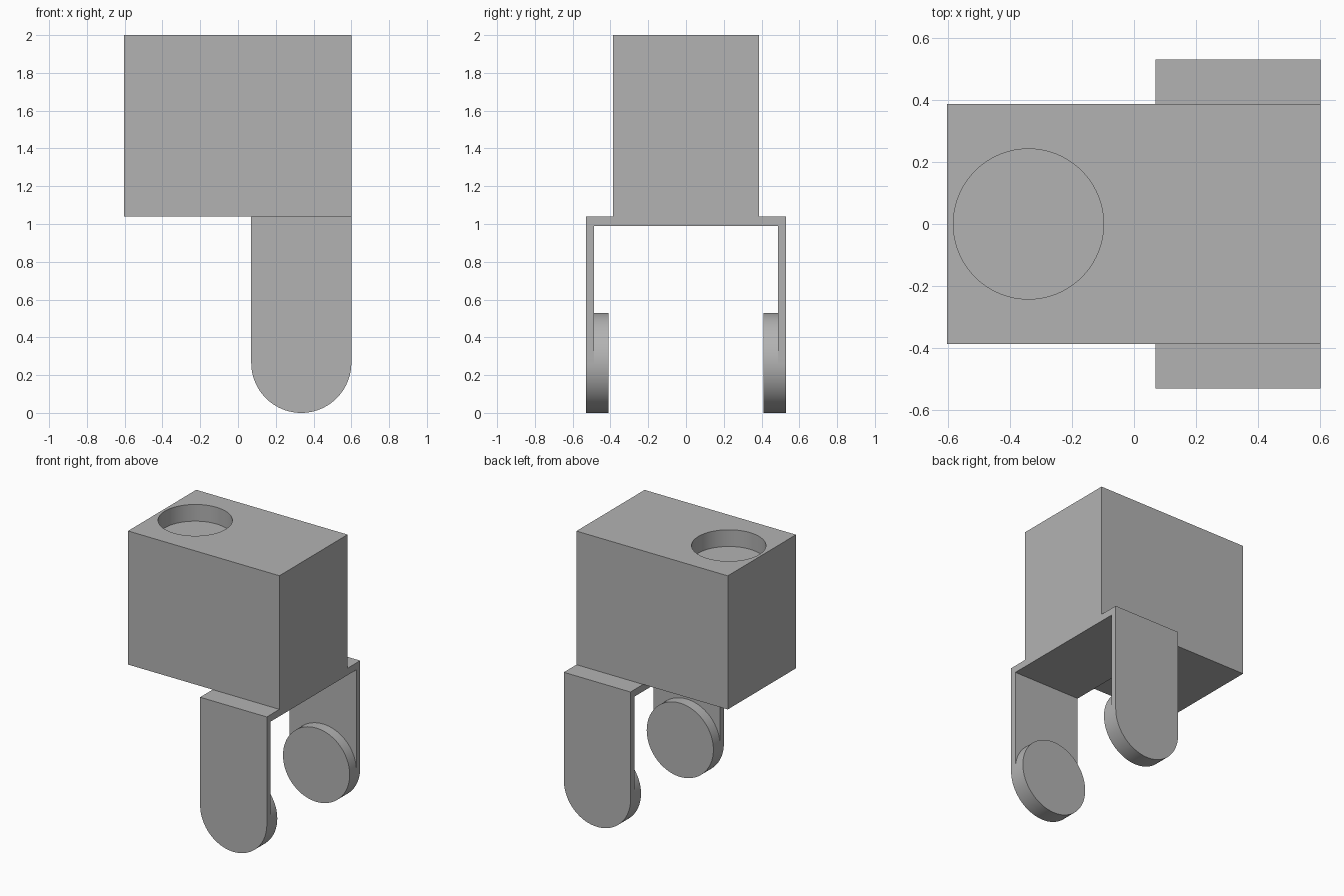
import bpy, bmesh, math
from mathutils import Matrix

old = bpy.data.objects.get("Cube")
if old:
    bpy.data.objects.remove(old, do_unlink=True)

grey = bpy.data.materials.new("plain grey")
grey.use_nodes = True
grey.diffuse_color = (0.45, 0.45, 0.45, 1)
grey.node_tree.nodes["Principled BSDF"].inputs["Base Color"].default_value = (0.45, 0.45, 0.45, 1)

SEGMENTS = 96
LEG_X, RADIUS = 0.335, 0.265      # leg centre line and rounded foot
OUTER, INNER = 0.53, 0.487        # bracket outside and inside half widths
PLATE_TOP, PLATE_BOTTOM = 1.04, 0.99


def finish(name, bm):
    bmesh.ops.recalc_face_normals(bm, faces=bm.faces)
    mesh = bpy.data.meshes.new(name)
    bm.to_mesh(mesh)
    bm.free()
    mesh.materials.append(grey)
    obj = bpy.data.objects.new(name, mesh)
    bpy.context.collection.objects.link(obj)
    return obj


def box(name, low, high):
    bm = bmesh.new()
    bmesh.ops.create_cube(bm, size=1)
    for v in bm.verts:
        v.co = [(a + b) / 2 + c * (b - a) for a, b, c in zip(low, high, v.co)]
    return finish(name, bm)


def cylinder(name, centre, radius, depth, axis="Z"):
    bm = bmesh.new()
    turn = Matrix.Rotation(math.pi / 2, 4, "X") if axis == "Y" else Matrix()
    bmesh.ops.create_cone(bm, cap_ends=True, segments=SEGMENTS, radius1=radius,
                          radius2=radius, depth=depth,
                          matrix=Matrix.Translation(centre) @ turn)
    return finish(name, bm)


def cut(obj, cutter):
    cutter.hide_render = True
    mod = obj.modifiers.new("cut", "BOOLEAN")
    mod.operation, mod.solver, mod.object = "DIFFERENCE", "EXACT", cutter
    select(obj)
    bpy.ops.object.modifier_apply(modifier=mod.name)
    bpy.data.objects.remove(cutter, do_unlink=True)


def select(obj):
    bpy.ops.object.select_all(action="DESELECT")
    obj.select_set(True)
    bpy.context.view_layer.objects.active = obj


def smooth(obj):
    select(obj)
    bpy.ops.object.shade_smooth_by_angle(angle=math.radians(30))


# Block body with a shallow round recess in its top
body = box("body", (-0.603, -0.387, PLATE_TOP), (0.6, 0.387, 2))
cut(body, cylinder("recess_cutter", (-0.34, 0, 2), 0.242, 0.24))
smooth(body)

# Bracket: a round-ended profile drawn across the width, then hollowed to a U
half = SEGMENTS // 2
profile = [(LEG_X - RADIUS, PLATE_TOP)]
for i in range(half + 1):
    a = math.pi + math.pi * i / half
    profile.append((LEG_X + RADIUS * math.cos(a), RADIUS + RADIUS * math.sin(a)))
profile.append((LEG_X + RADIUS, PLATE_TOP))
bm = bmesh.new()
face = bm.faces.new([bm.verts.new((x, -OUTER, z)) for x, z in profile])
side = bmesh.ops.extrude_face_region(bm, geom=[face])["geom"]
bmesh.ops.translate(bm, vec=(0, 2 * OUTER, 0),
                    verts=[g for g in side if isinstance(g, bmesh.types.BMVert)])
bracket = finish("bracket", bm)
cut(bracket, box("bracket_cutter", (-1, -INNER, -1), (1, INNER, PLATE_BOTTOM)))
smooth(bracket)

# Discs on the inner faces of the legs
DISC_FACE = 0.411
for name, sign in (("front_disc", -1), ("back_disc", 1)):
    disc = cylinder(name, (LEG_X, sign * (INNER + DISC_FACE) / 2, RADIUS),
                    RADIUS, INNER - DISC_FACE, "Y")
    smooth(disc)
